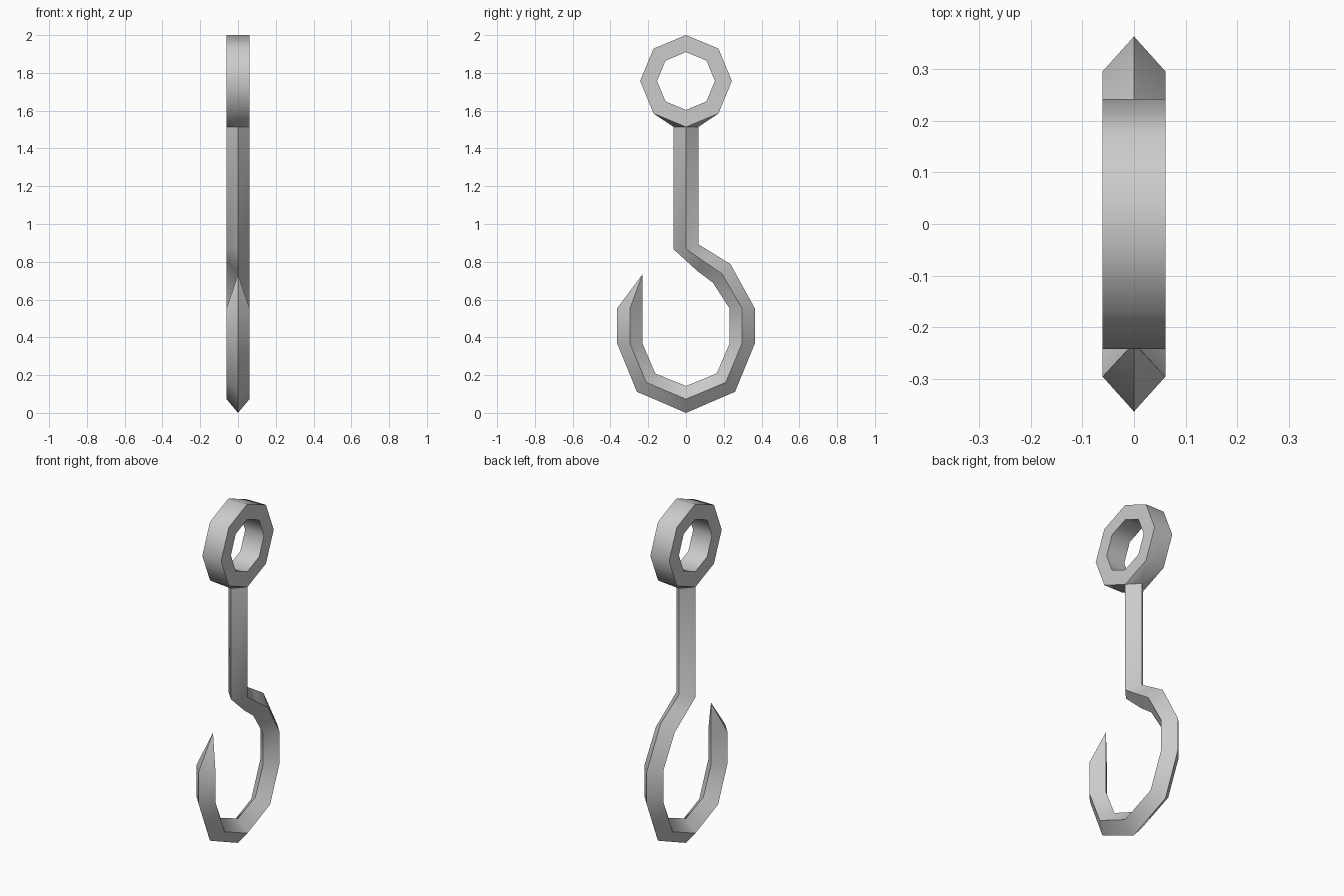
import bpy, bmesh
from math import sin, cos, pi

if "Cube" in bpy.data.objects:
    bpy.data.objects.remove(bpy.data.objects["Cube"])

W = 0.061          # half thickness in x
EYE_Z, R_OUT, R_IN = 1.757, 0.243, 0.153
NECK_Z = EYE_Z - R_OUT

bm = bmesh.new()

def face(*pts):
    bm.faces.new([bm.verts.new(p) for p in pts])

# Eye: octagonal ring whose lowest edge opens into the diamond shank
def ring_point(i, r, x):
    a = -pi / 2 + i * pi / 4
    return (x, r * cos(a), EYE_Z + r * sin(a))

for i in range(8):
    o = [ring_point(k, R_OUT, x) for k in (i, i + 1) for x in (-W, W)]
    n = [ring_point(k, R_IN, x) for k in (i, i + 1) for x in (-W, W)]
    face(n[0], n[1], n[3], n[2])
    for s in (0, 1):
        face(o[s], o[2 + s], n[2 + s], n[s])
    if i in (0, 7):
        corner = (0, 0.066 if i == 0 else -0.066, NECK_Z)
        low, high = (o[:2], o[2:]) if i == 0 else (o[2:], o[:2])
        face(high[0], high[1], corner)
        for s in (0, 1):
            face(high[s], low[s], corner)
    else:
        face(o[0], o[1], o[3], o[2])

# Shank and hook: diamond sections as outer, ridge, inner (y, z) points
bend = [((0.364, 0.554), (0.296, 0.554), (0.23, 0.554)),
        ((0.364, 0.366), (0.296, 0.366), (0.23, 0.366)),
        ((0.26, 0.112), (0.21, 0.161), (0.162, 0.208))]
sections = [((0.066, NECK_Z), (0, NECK_Z), (-0.066, NECK_Z)),
            ((0.066, 0.892), (0, 0.868), (-0.066, 0.866)),
            ((0.151, 0.84), (0.095, 0.802), (0.058, 0.753)),
            ((0.236, 0.787), (0.19, 0.737), (0.142, 0.69))]
sections += bend + [((0, 0.0), (0, 0.073), (0, 0.143))]
sections += [tuple((-y, z) for y, z in s) for s in reversed(bend)]

def loop(s):
    o, m, n = s
    return [(0, *o), (W, *m), (0, *n), (-W, *m)]

for a, b in zip(sections, sections[1:]):
    la, lb = loop(a), loop(b)
    for k in range(4):
        j = (k + 1) % 4
        face(la[k], la[j], lb[j], lb[k])

# Pointed tip
end = loop(sections[-1])
for k in range(4):
    face(end[k], end[(k + 1) % 4], (0, -0.231, 0.733))

bmesh.ops.remove_doubles(bm, verts=bm.verts, dist=0.0005)
bmesh.ops.recalc_face_normals(bm, faces=bm.faces)
mesh = bpy.data.meshes.new("hook_with_eye")
bm.to_mesh(mesh)
bm.free()
hook = bpy.data.objects.new("hook_with_eye", mesh)
bpy.context.collection.objects.link(hook)
bpy.context.view_layer.objects.active = hook
hook.select_set(True)
bpy.ops.object.shade_smooth_by_angle(angle=50 * pi / 180)
